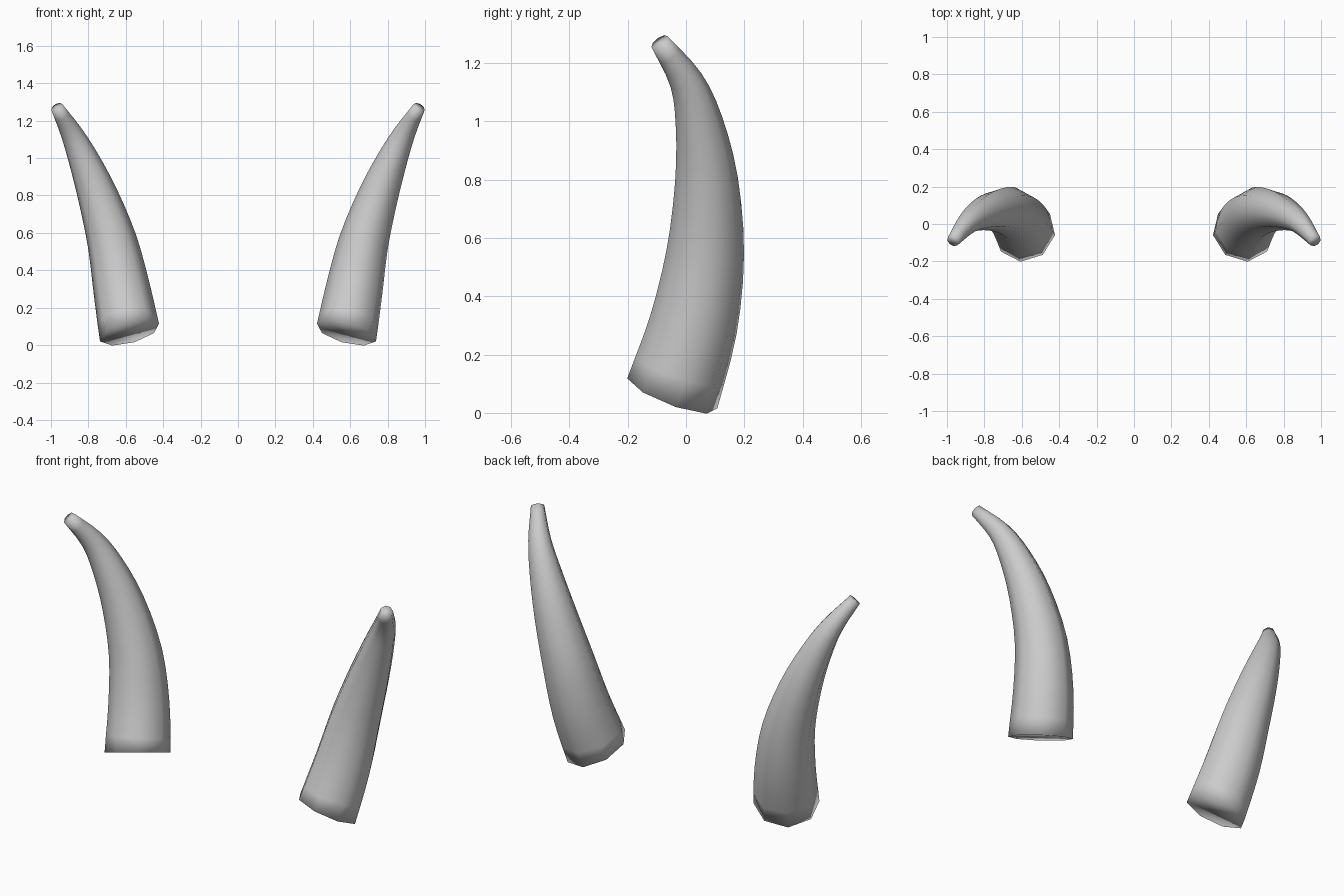
import bpy, bmesh, math
from mathutils import Vector

cube = bpy.data.objects.get("Cube")
if cube:
    bpy.data.objects.remove(cube, do_unlink=True)

grey = bpy.data.materials.new("horn grey")
grey.use_nodes = True
COLOUR = (0.6, 0.6, 0.6, 1)
grey.diffuse_color = COLOUR
grey.node_tree.nodes["Principled BSDF"].inputs["Base Color"].default_value = COLOUR

SIDES, STEPS = 8, 3
# Spine of the left horn: x, y, z, radius
SPINE = [(0.58, -0.047, 0.067, 0.165), (0.622, 0.025, 0.3, 0.153),
         (0.672, 0.066, 0.55, 0.134), (0.75, 0.07, 0.8, 0.108),
         (0.828, 0.044, 1.0, 0.081), (0.893, 0.0, 1.14, 0.058),
         (0.968, -0.09, 1.272, 0.034)]


def smooth_path(points):
    """Catmull-Rom samples through the points."""
    p = [Vector(q) for q in points]
    p = [2 * p[0] - p[1]] + p + [2 * p[-1] - p[-2]]
    out = []
    for a, b, c, d in zip(p, p[1:], p[2:], p[3:]):
        for i in range(STEPS):
            t = i / STEPS
            out.append(0.5 * (2 * b + (c - a) * t + (2 * a - 5 * b + 4 * c - d) * t ** 2
                              + (3 * b - a - 3 * c + d) * t ** 3))
    return out + [p[-2]]


def horn(name, side):
    path = smooth_path(SPINE)
    bm = bmesh.new()
    rings = []
    turn = math.radians(10)
    across = Vector((math.cos(turn), math.sin(turn), 0))
    for i, q in enumerate(path):
        # Ring square to the spine, carried along without twist
        axis = (path[min(i + 1, len(path) - 1)] - path[max(i - 1, 0)]).to_3d().normalized()
        if i == 0:
            axis = Vector((0.27, 0.38, 1)).normalized()
        across = (across - axis * across.dot(axis)).normalized()
        other = axis.cross(across)
        ring = []
        for k in range(SIDES):
            a = math.tau * k / SIDES
            v = q.to_3d() + q.w * (across * math.cos(a) + other * math.sin(a))
            ring.append(bm.verts.new((v.x * side, v.y, v.z)))
        rings.append(ring)
    for low, high in zip(rings, rings[1:]):
        for k in range(SIDES):
            n = (k + 1) % SIDES
            bm.faces.new((low[k], low[n], high[n], high[k]))
    # Closed base and blunt tip
    bm.faces.new(rings[0])
    bm.faces.new(rings[-1])
    bmesh.ops.recalc_face_normals(bm, faces=bm.faces)
    for f in bm.faces:
        f.smooth = True
    mesh = bpy.data.meshes.new(name)
    bm.to_mesh(mesh)
    bm.free()
    mesh.materials.append(grey)
    bpy.context.collection.objects.link(bpy.data.objects.new(name, mesh))


horn("left_horn", 1)
horn("right_horn", -1)
